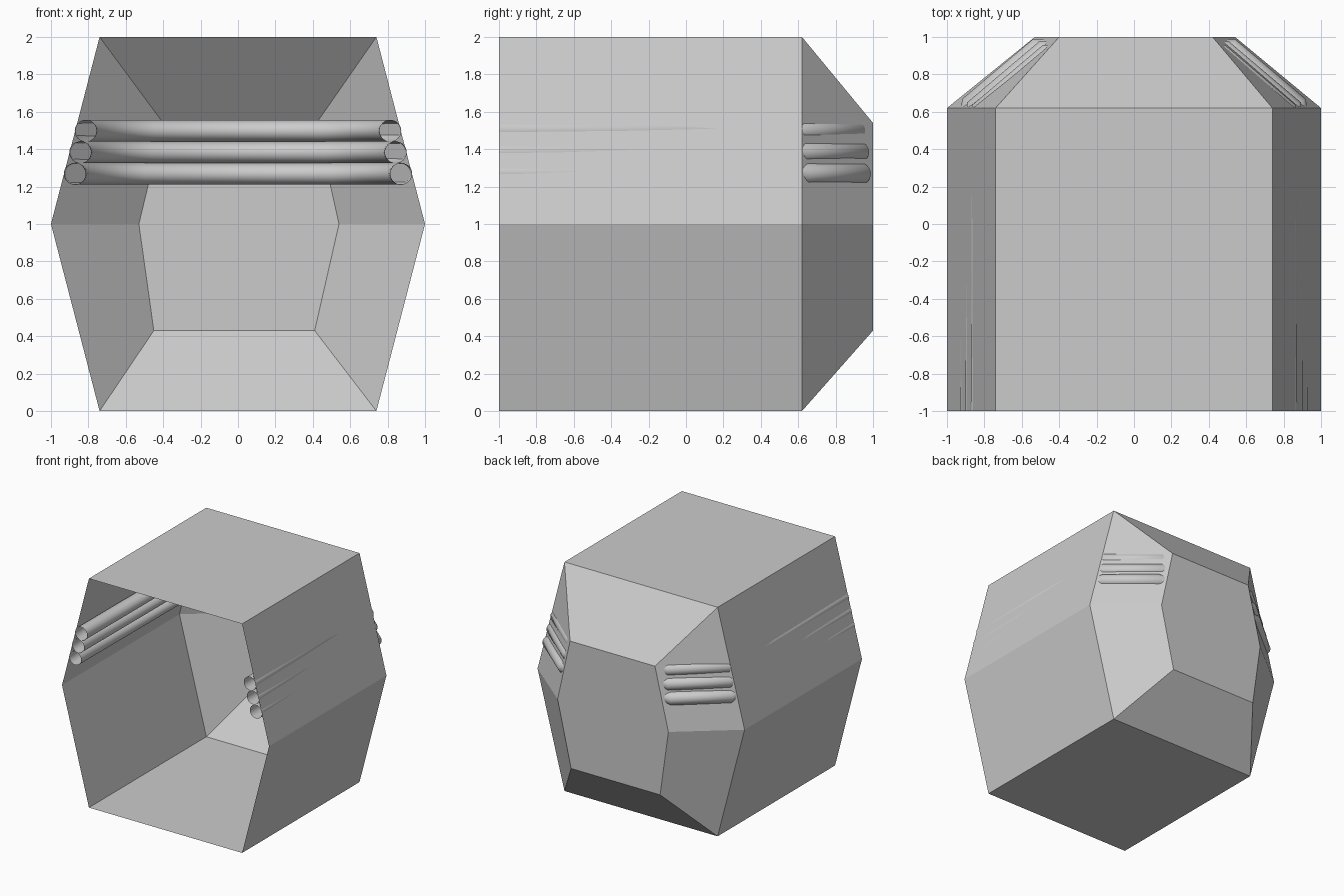
import bpy, bmesh, math
from mathutils import Vector

if "Cube" in bpy.data.objects:
    bpy.data.objects.remove(bpy.data.objects["Cube"])


def make_object(name, bm, smooth=False):
    bmesh.ops.recalc_face_normals(bm, faces=bm.faces)
    for f in bm.faces:
        f.smooth = smooth
    mesh = bpy.data.meshes.new(name)
    bm.to_mesh(mesh)
    bm.free()
    obj = bpy.data.objects.new(name, mesh)
    bpy.context.collection.objects.link(obj)
    return obj


def bridge(bm, rings):
    # join matching closed loops with quads
    for a, b in zip(rings, rings[1:]):
        n = len(a)
        for i in range(n):
            j = (i + 1) % n
            bm.faces.new((a[i], a[j], b[j], b[i]))


# Hexagonal shell: open front, tapered back, closed rear panel
outer = [(-0.74, 0), (0.74, 0), (1, 1), (0.74, 2), (-0.74, 2), (-1, 1)]
rear = [(-0.45, 0.43), (0.41, 0.43), (0.54, 1), (0.42, 1.54), (-0.40, 1.54), (-0.53, 1)]
bm = bmesh.new()
rings = [[bm.verts.new((x, y, z)) for x, z in hexagon]
         for y, hexagon in ((-1, outer), (0.62, outer), (1, rear))]
bridge(bm, rings)
bm.faces.new(rings[-1])
make_object("hexagonal_shell", bm)


# Open-ended pipe swept along a flat path with mitred bends
def pipe(name, path, z, radius=0.058, sides=32):
    pts = [Vector(p) for p in path]
    bm = bmesh.new()
    rings = []
    for i, p in enumerate(pts):
        d_in = (p - pts[i - 1]).normalized() if i else (pts[1] - p).normalized()
        d_out = (pts[i + 1] - p).normalized() if i < len(pts) - 1 else d_in
        t = (d_in + d_out).normalized()
        side = Vector((t.y, -t.x)) / t.dot(d_in)
        ring = []
        for k in range(sides):
            a = 2 * math.pi * k / sides
            q = p + side * radius * math.cos(a)
            ring.append(bm.verts.new((q.x, q.y, z + radius * math.sin(a))))
        rings.append(ring)
    bridge(bm, rings)
    return make_object(name, bm, smooth=True)


# Three stacked pipes lining the side walls, slanted corners and back
# height, right half of the path from the open end to the rear run
pipes = [
    ("lower_pipe", 1.268, [(0.873, -1), (0.863, 0.64), (0.52, 0.93)]),
    ("middle_pipe", 1.383, [(0.844, -1), (0.836, 0.622), (0.484, 0.92)]),
    ("upper_pipe", 1.498, [(0.815, -1), (0.809, 0.608), (0.465, 0.90)]),
]
for name, z, half in pipes:
    pipe(name, [(-x, y) for x, y in half] + half[::-1], z)
